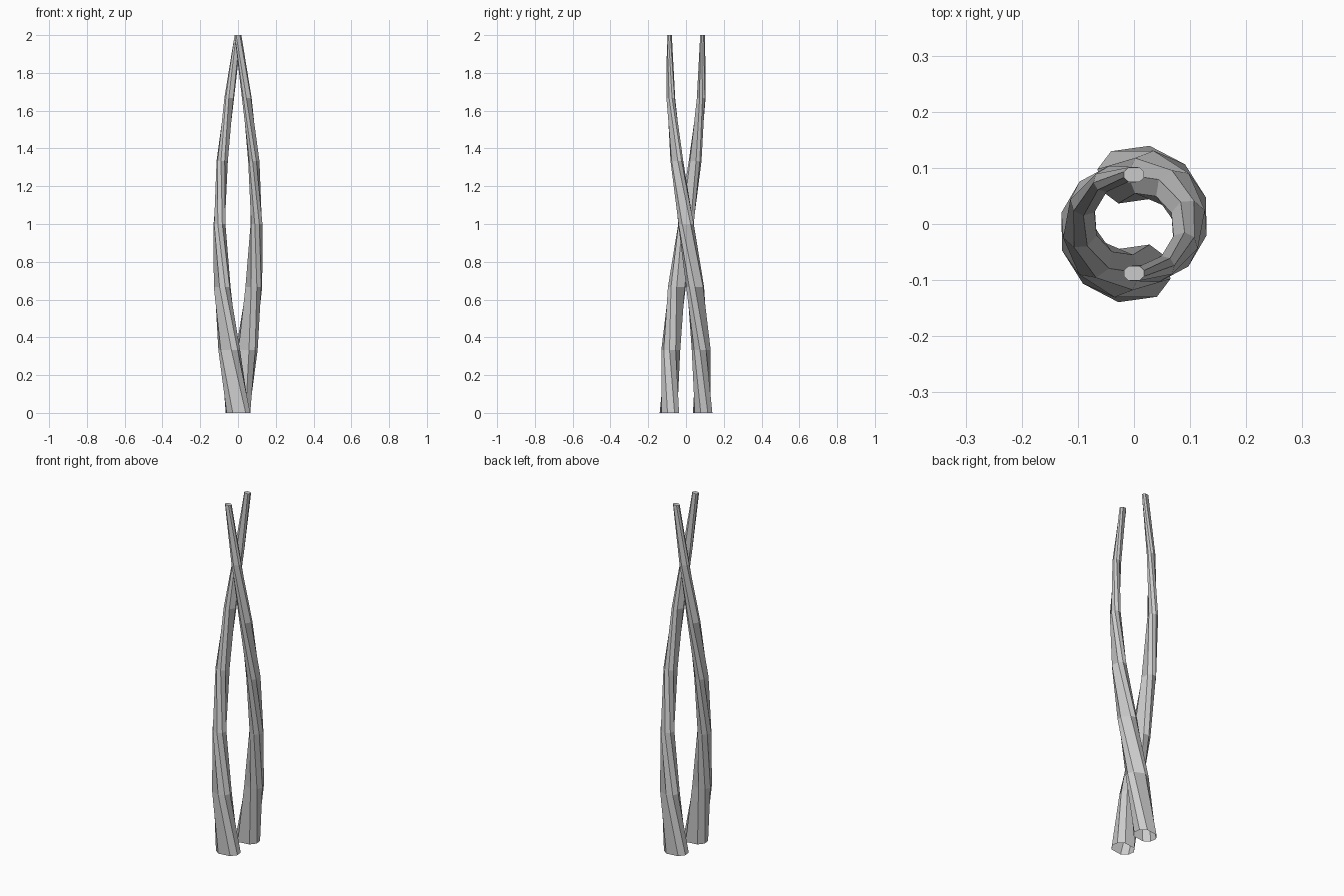
import bpy, bmesh
from math import cos, sin, pi, radians

if "Cube" in bpy.data.objects:
    bpy.data.objects.remove(bpy.data.objects["Cube"])

SEGMENTS = 6
# chamfered-rectangle section: (tangential, radial), unit half sizes
SECTION = [(1, .4), (.55, 1), (-.55, 1), (-1, .4), (-1, -.4), (-.55, -1), (.55, -1), (1, -.4)]


def strand(name, start):
    """Tapering strand that winds half a turn clockwise on its way up."""
    bm = bmesh.new()
    rings = []
    for i in range(SEGMENTS + 1):
        t = i / SEGMENTS
        a = start - pi * t
        r = 0.088 + 0.010 * sin(pi * t)
        half_w = 0.063 + (0.018 - 0.063) * t
        half_d = 0.047 + (0.013 - 0.047) * t
        tilt = a + radians(8) * (1 - t)
        ring = []
        for u, v in SECTION:
            x = r * cos(a) + v * half_d * cos(tilt) - u * half_w * sin(tilt)
            y = r * sin(a) + v * half_d * sin(tilt) + u * half_w * cos(tilt)
            ring.append(bm.verts.new((x, y, 2 * t)))
        rings.append(ring)
    n = len(SECTION)
    for lo, hi in zip(rings, rings[1:]):
        for k in range(n):
            j = (k + 1) % n
            bm.faces.new((lo[k], lo[j], hi[j], hi[k]))
    bm.faces.new(rings[-1])  # closed tip, open base
    bmesh.ops.recalc_face_normals(bm, faces=bm.faces)
    mesh = bpy.data.meshes.new(name)
    bm.to_mesh(mesh)
    bm.free()
    obj = bpy.data.objects.new(name, mesh)
    bpy.context.collection.objects.link(obj)
    bpy.context.view_layer.objects.active = obj
    obj.select_set(True)
    bpy.ops.object.shade_smooth_by_angle(angle=radians(30))
    obj.select_set(False)


# Two strands, opposite each other
strand("front_strand", -pi / 2)
strand("back_strand", pi / 2)
